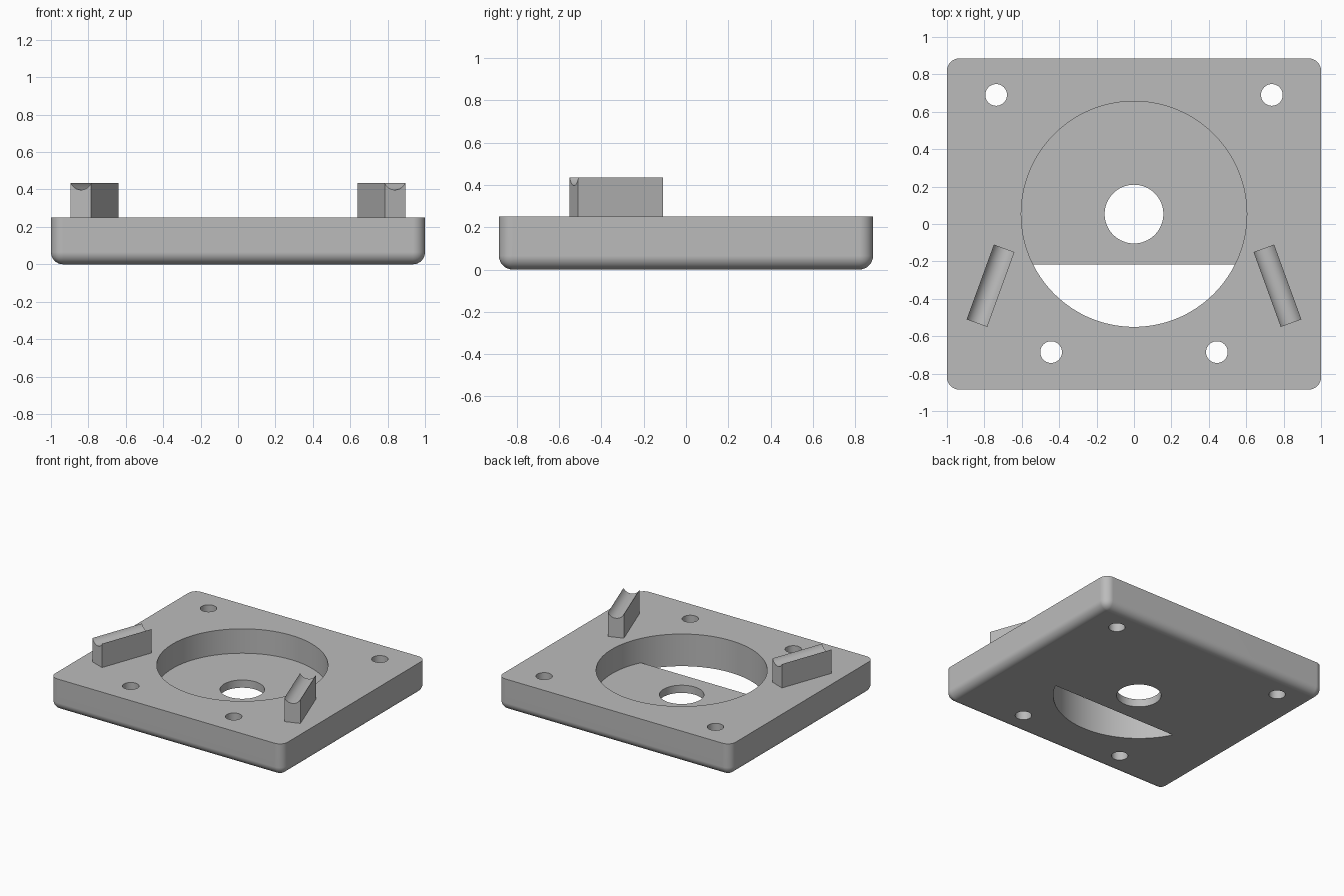
import bpy, bmesh, math
from mathutils import Matrix

cube = bpy.data.objects.get("Cube")
if cube:
    bpy.data.objects.remove(cube, do_unlink=True)

TOP, FLOOR = 0.25, 0.06
POCKET_Y, POCKET_R = 0.053, 0.603

grey = bpy.data.materials.new("plain grey")
grey.use_nodes = True
colour = (0.5, 0.5, 0.5, 1)
grey.diffuse_color = colour
grey.node_tree.nodes["Principled BSDF"].inputs["Base Color"].default_value = colour


def to_object(name, bm):
    bmesh.ops.recalc_face_normals(bm, faces=bm.faces)
    mesh = bpy.data.meshes.new(name)
    bm.to_mesh(mesh)
    bm.free()
    mesh.materials.append(grey)
    obj = bpy.data.objects.new(name, mesh)
    bpy.context.collection.objects.link(obj)
    return obj


def box(name, x0, x1, y0, y1, z0, z1, fillet=0):
    bm = bmesh.new()
    size = Matrix.Diagonal((x1 - x0, y1 - y0, z1 - z0, 1))
    place = Matrix.Translation(((x0 + x1) / 2, (y0 + y1) / 2, (z0 + z1) / 2))
    bmesh.ops.create_cube(bm, size=1, matrix=place @ size)
    if fillet:
        # Round everything except the top rim
        edges = [e for e in bm.edges if min(v.co.z for v in e.verts) < z0 + 0.01]
        bmesh.ops.bevel(bm, geom=edges, offset=fillet, segments=8,
                        profile=0.5, affect='EDGES')
    return to_object(name, bm)


def cylinder(name, x, y, r, z0=-0.1, z1=0.4, sides=48):
    bm = bmesh.new()
    bmesh.ops.create_cone(bm, cap_ends=True, segments=sides, radius1=r, radius2=r,
                          depth=z1 - z0, matrix=Matrix.Translation((x, y, (z0 + z1) / 2)))
    return to_object(name, bm)


def cut(target, cutter):
    mod = target.modifiers.new("cut", 'BOOLEAN')
    mod.operation, mod.solver, mod.object = 'DIFFERENCE', 'EXACT', cutter
    graph = bpy.context.evaluated_depsgraph_get()
    mesh = bpy.data.meshes.new_from_object(target.evaluated_get(graph))
    target.modifiers.clear()
    target.data = mesh
    bpy.data.objects.remove(cutter, do_unlink=True)


def smooth(obj):
    bpy.ops.object.select_all(action='DESELECT')
    obj.select_set(True)
    bpy.context.view_layer.objects.active = obj
    bpy.ops.object.shade_smooth_by_angle(angle=math.radians(30))
    mod = obj.modifiers.new("even shading", 'WEIGHTED_NORMAL')
    mod.keep_sharp = True


# Base plate with rounded corners and bottom edges
plate = box("base_plate", -1, 1, -0.885, 0.885, 0, TOP, fillet=0.065)

# Round pocket, open right through in front of the floor
pocket = cylinder("pocket_cutter", 0, POCKET_Y, POCKET_R, sides=128)
cut(pocket, box("floor_block", -1, 1, -0.217, 1, -0.3, FLOOR))
cut(plate, pocket)

# Centre hole and four screw holes
cut(plate, cylinder("centre_hole", 0, POCKET_Y, 0.157, sides=64))
for side in (-1, 1):
    for x, y in ((0.737, 0.69), (0.443, -0.685)):
        cut(plate, cylinder("screw_hole", side * x, y, 0.058))
smooth(plate)


# Angled support ribs with a hollow running along the top
def rib(name, side):
    half_w, half_l, height, dip, steps = 0.0585, 0.213, 0.435, 0.037, 16
    r = (half_w ** 2 + dip ** 2) / (2 * dip)
    spread = math.asin(half_w / r)
    profile = [(-half_w, 0.2), (half_w, 0.2)]
    for i in range(steps + 1):
        a = spread * (1 - 2 * i / steps)
        profile.append((r * math.sin(a), height - dip + r * (1 - math.cos(a))))
    bm = bmesh.new()
    face = bm.faces.new([bm.verts.new((x, -half_l, z)) for x, z in profile])
    ext = bmesh.ops.extrude_face_region(bm, geom=[face])
    moved = [v for v in ext["geom"] if isinstance(v, bmesh.types.BMVert)]
    bmesh.ops.translate(bm, verts=moved, vec=(0, 2 * half_l, 0))
    bm.transform(Matrix.Translation((side * 0.767, -0.33, 0))
                 @ Matrix.Rotation(side * math.radians(20), 4, 'Z'))
    smooth(to_object(name, bm))


rib("left_rib", 1)
rib("right_rib", -1)
